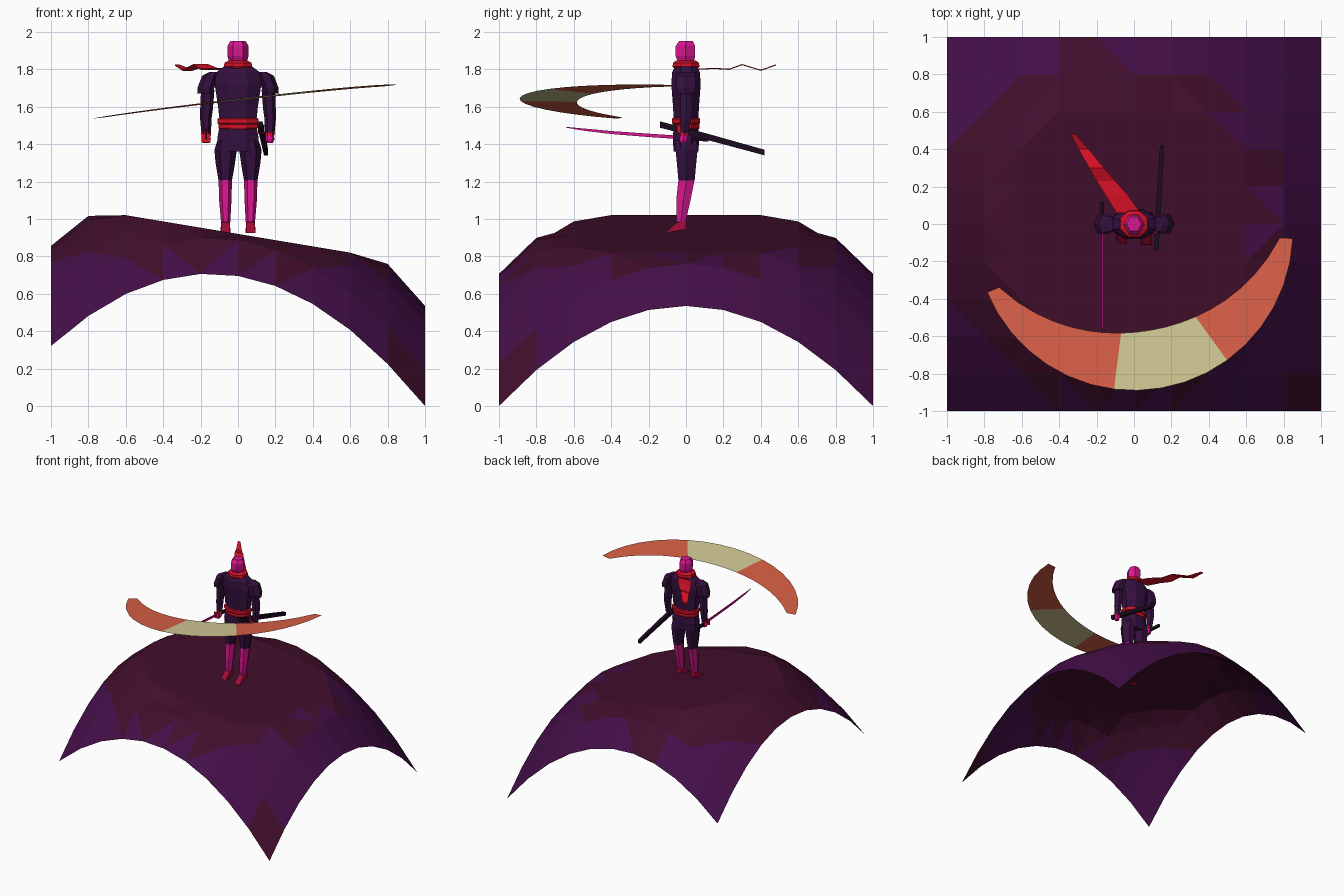
import bpy, bmesh, math, random
from mathutils import Vector

random.seed(4)
cube = bpy.data.objects.get("Cube")
if cube:
    bpy.data.objects.remove(cube, do_unlink=True)


def material(name, hexcode):
    def lin(pair):
        c = int(pair, 16) / 255
        return c / 12.92 if c < 0.04 else ((c + 0.055) / 1.055) ** 2.4
    col = [lin(hexcode[i:i + 2]) for i in (0, 2, 4)] + [1]
    m = bpy.data.materials.new(name)
    m.use_nodes = True
    m.diffuse_color = col
    m.node_tree.nodes["Principled BSDF"].inputs["Base Color"].default_value = col
    return m


MAROON = material("maroon_ground", "410E2C")
PURPLE = material("purple_ground", "440F48")
CLOTH = material("dark_purple_cloth", "35103F")
PINK = material("magenta", "DA1690")
RED = material("bright_red", "D51026")
SHOE = material("dark_crimson", "A00C34")
BLACK = material("near_black", "1C0A20")
CORAL = material("coral", "D96046")
CREAM = material("cream", "D4CA96")


def finish(bm, name, *mats):
    me = bpy.data.meshes.new(name)
    bm.to_mesh(me)
    bm.free()
    for m in mats:
        me.materials.append(m)
    ob = bpy.data.objects.new(name, me)
    bpy.context.collection.objects.link(ob)
    return ob


def skin(name, loops, mat):
    """Join matching loops of points into a closed, flat-faced solid."""
    bm = bmesh.new()
    rings = [[bm.verts.new(p) for p in loop] for loop in loops]
    n = len(rings[0])
    for a, b in zip(rings, rings[1:]):
        for i in range(n):
            j = (i + 1) % n
            bm.faces.new((a[i], a[j], b[j], b[i]))
    bm.faces.new(rings[0])
    bm.faces.new(rings[-1])
    bmesh.ops.recalc_face_normals(bm, faces=bm.faces)
    return finish(bm, name, mat)


def loft(name, mat, rings, n=6, turn=0.0, side=1):
    """Rings are (z, centre x, centre y, radius x, radius y)."""
    angles = [math.tau * i / n + turn for i in range(n)]
    return skin(name, [[(side * (cx + rx * math.cos(a)), cy + ry * math.sin(a), z)
                        for a in angles] for z, cx, cy, rx, ry in rings], mat)


def bar(name, mat, path, widths, heights):
    """Box-section bar through points running mostly along y."""
    return skin(name, [[Vector(p) + Vector((sx * w, 0, sz * h))
                        for sx, sz in ((-1, -1), (1, -1), (1, 1), (-1, 1))]
                       for p, w, h in zip(path, widths, heights)], mat)


# Hill: dome sliced by a gently tilted plane
bm = bmesh.new()
bmesh.ops.create_grid(bm, x_segments=10, y_segments=10, size=1)
for v in bm.verts:
    x, y, _ = v.co
    dome = 1.2425 - 0.535 * ((x + 0.15) ** 2 + y * y)
    v.co.z = max(0, min(dome, 0.92 - 0.167 * x))
bmesh.ops.triangulate(bm, faces=bm.faces)
for f in bm.faces:
    c = f.calc_center_median()
    corner = c.x > 0.8 and c.y < -0.8
    high = c.z + random.uniform(-0.05, 0.05) > 0.78
    f.material_index = 0 if high or corner else 1
finish(bm, "hill", MAROON, PURPLE)

# Crescent sweep: flat ring sector, cream in the middle
bm = bmesh.new()
pairs = []
STEPS = 18
for i in range(STEPS + 1):
    t = 2 * i / STEPS - 1
    a = math.radians(280 + 77.5 * t)
    pair = []
    for r in (0.535 + 0.245 * t * t, 0.85):
        x, y = r * math.cos(a), -0.04 + r * math.sin(a)
        pair.append(bm.verts.new((x, y, 1.637 + 0.116 * x - 0.03 * (y + 0.7))))
    pairs.append(pair)
for i, (p, q) in enumerate(zip(pairs, pairs[1:])):
    f = bm.faces.new((p[0], p[1], q[1], q[0]))
    f.material_index = 1 if 7 <= i < 12 else 0
finish(bm, "crescent_sweep", CORAL, CREAM)

# Head and scarf
loft("head", PINK, [(1.83, 0, 0, .045, .045), (1.87, 0, -.003, .056, .06),
                    (1.925, 0, -.003, .056, .06), (1.952, 0, 0, .04, .042)])
loft("scarf_collar", RED, [(1.795, 0, 0, .06, .06), (1.815, 0, 0, .082, .078),
                           (1.835, 0, 0, .078, .075), (1.848, 0, 0, .05, .055)], 8, math.pi / 8)
tail = [(-.03, .06, 1.80), (-.09, .15, 1.805), (-.15, .23, 1.80),
        (-.2, .3, 1.825), (-.27, .4, 1.795), (-.325, .48, 1.823)]
bar("scarf_tail", RED, tail, (.065, .06, .05, .04, .027, .012), [.003] * 6)

# Torso, belt and skirt
EIGHTH = math.pi / 8
loft("torso", CLOTH, [(1.51, 0, 0, .105, .07), (1.6, 0, 0, .115, .075),
                      (1.72, 0, 0, .135, .085), (1.785, 0, 0, .125, .08),
                      (1.82, 0, 0, .075, .06)], 8, EIGHTH)
loft("belt", RED, [(1.505, 0, 0, .11, .075), (1.512, 0, 0, .12, .082),
                   (1.535, 0, 0, .12, .082), (1.54, 0, 0, .11, .075)], 8, EIGHTH)
loft("belt_lower", RED, [(1.478, 0, 0, .106, .072), (1.485, 0, 0, .113, .077),
                         (1.506, 0, 0, .113, .077)], 8, EIGHTH)
loft("hips", CLOTH, [(1.36, 0, 0, .115, .072), (1.43, 0, 0, .12, .076),
                     (1.49, 0, 0, .108, .072)], 8, EIGHTH)

# Arms and legs, one of each per side
for side, word in ((1, "left"), (-1, "right")):
    loft(word + "_shoulder_pad", CLOTH, [(1.67, .175, 0, .043, .05), (1.7, .172, 0, .045, .06),
                                         (1.765, .15, 0, .042, .06), (1.785, .13, 0, .025, .045)],
         6, 0, side)
    loft(word + "_arm", CLOTH, [(1.45, .17, -.008, .025, .024), (1.54, .172, 0, .031, .033),
                                (1.59, .168, .003, .034, .036), (1.69, .162, 0, .036, .036)],
         6, 0, side)
    loft(word + "_cuff", RED, [(1.447, .17, -.01, .026, .026), (1.462, .17, -.009, .027, .027)],
         6, 0, side)
    loft(word + "_hand", PINK, [(1.405, .17, -.014, .016, .018), (1.425, .17, -.014, .025, .025),
                                (1.45, .17, -.01, .022, .022)], 6, 0, side)
    loft(word + "_thigh", CLOTH, [(1.205, .068, .003, .036, .05), (1.3, .068, .003, .052, .06),
                                  (1.37, .066, .003, .06, .068), (1.42, .06, 0, .05, .065)],
         6, 0, side)
    loft(word + "_shin", PINK, [(.985, .066, -.027, .025, .029), (1.1, .068, -.014, .033, .044),
                                (1.212, .068, .003, .036, .05)], 6, 0, side)
    skin(word + "_shoe", [[(side * (.067 + dx), y, z) for dx, y, z in
                           ((-w, .0, .945), (-w, -.11, .925), (w, -.11, .925), (w, .0, .945),)]
                          if low else
                          [(side * (.067 + dx), y, z) for dx, y, z in
                           ((-w, .002, .99), (-w, -.055, .978), (w, -.055, .978), (w, .002, .99))]
                          for low, w in ((True, .026), (False, .023))], SHOE)

# Sword held in the right hand
X = -.17
blade = [(X, -.02, 1.435), (X, -.2, 1.447), (X, -.4, 1.462), (X, -.55, 1.478), (X, -.64, 1.49)]
bar("sword_blade", PINK, blade, (.004, .004, .004, .003, .001), (.009, .009, .008, .006, .002))
bar("sword_grip", BLACK, [(X, -.04, 1.433), (X, .12, 1.425)], (.009, .009), (.011, .011))
bar("sword_guard", RED, [(X, -.052, 1.434), (X, -.043, 1.434)], (.024, .024), (.024, .024))

# Scabbard on the left hip
bar("scabbard", BLACK, [(.118, -.14, 1.505), (.132, .1, 1.443), (.15, .42, 1.355)],
    (.013, .013, .011), (.017, .017, .015))
bar("scabbard_ring", RED, [(.124, -.045, 1.481), (.125, -.02, 1.474)], (.016, .016), (.02, .02))
